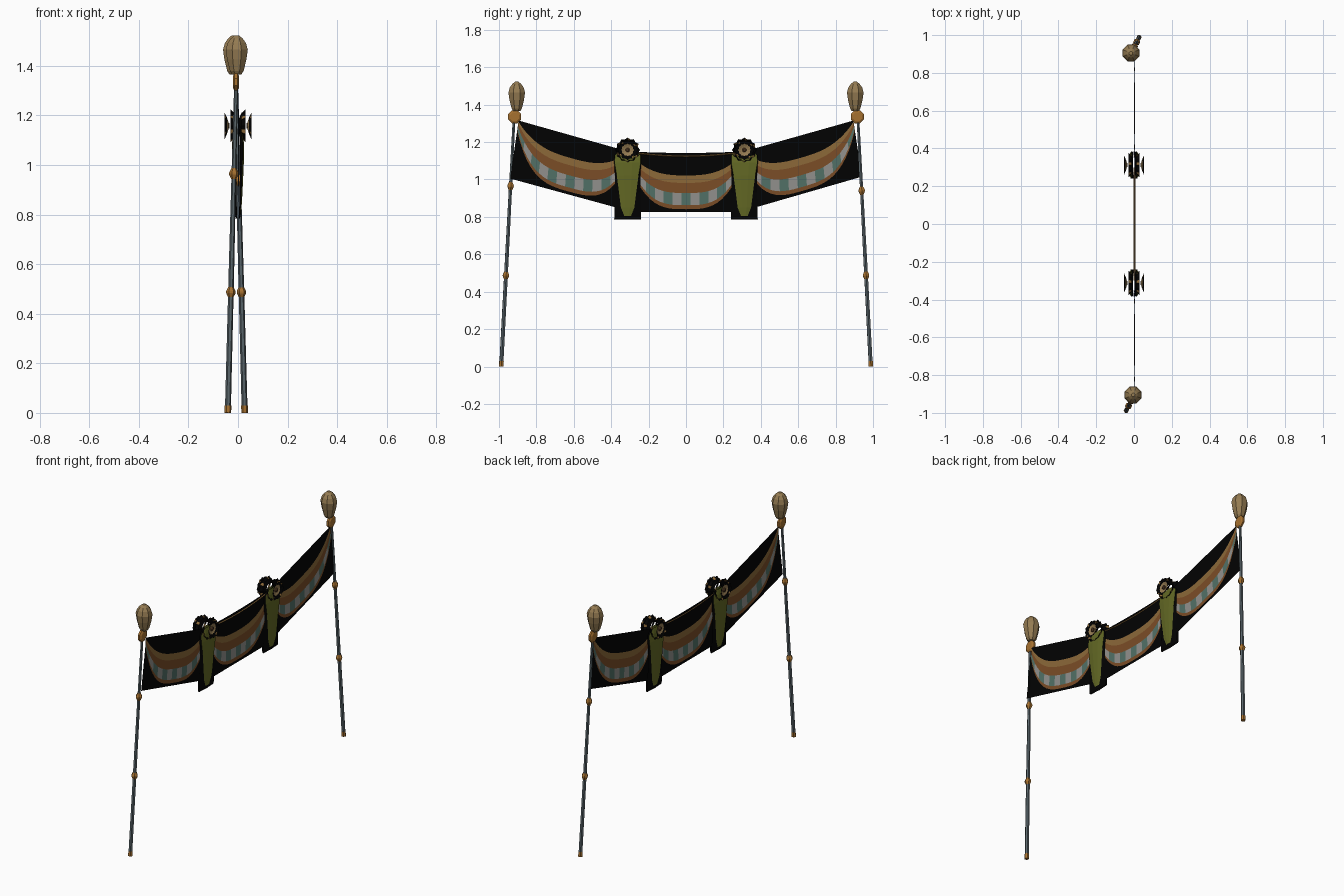
import bpy, bmesh, math
from mathutils import Vector

if "Cube" in bpy.data.objects:
    bpy.data.objects.remove(bpy.data.objects["Cube"])

COLOURS = {
    "slate": (0.10, 0.13, 0.145), "gold": (0.38, 0.165, 0.03), "tan": (0.30, 0.20, 0.085),
    "black": (0.0006, 0.0006, 0.0006), "orange_brown": (0.20, 0.075, 0.02),
    "light_trim": (0.26, 0.14, 0.04), "dark_brown": (0.10, 0.05, 0.022),
    "teal": (0.085, 0.165, 0.135), "off_white": (0.29, 0.285, 0.27), "olive": (0.125, 0.14, 0.018)}
NAMES = list(COLOURS)
MATS = []
for n, c in COLOURS.items():
    m = bpy.data.materials.new(n)
    m.diffuse_color = (*c, 1)
    m.use_nodes = True
    m.node_tree.nodes["Principled BSDF"].inputs["Base Color"].default_value = m.diffuse_color
    MATS.append(m)


def make(name, verts, faces, cols):
    """Mesh object with one colour name, or one colour name per face."""
    me = bpy.data.meshes.new(name)
    me.from_pydata([tuple(v) for v in verts], [], faces)
    used = [cols] * len(faces) if isinstance(cols, str) else cols
    order = sorted(set(used))
    for n in order:
        me.materials.append(MATS[NAMES.index(n)])
    for p, n in zip(me.polygons, used):
        p.material_index = order.index(n)
    ob = bpy.data.objects.new(name, me)
    bpy.context.collection.objects.link(ob)
    return ob


def grid(name, point, nu, nv, colour):
    """Sheet of nu x nv quads from point(i, j), coloured by colour(i, j)."""
    verts = [point(i, j) for j in range(nv + 1) for i in range(nu + 1)]
    w = nu + 1
    cells = [(i, j) for j in range(nv) for i in range(nu)]
    faces = [(j * w + i, j * w + i + 1, (j + 1) * w + i + 1, (j + 1) * w + i) for i, j in cells]
    return make(name, verts, faces, [colour(i, j) for i, j in cells])


def lathe(name, base, axis, profile, sides, colour):
    """Turn (radius, distance) points about an axis starting at base."""
    q = Vector(axis).to_track_quat('Z', 'Y')
    verts, faces = [], []
    for r, h in profile:
        for k in range(sides):
            a = 2 * math.pi * (k + 0.5) / sides
            verts.append(Vector(base) + q @ Vector((r * math.cos(a), r * math.sin(a), h)))
    for j in range(len(profile) - 1):
        for k in range(sides):
            n = (k + 1) % sides
            faces.append((j * sides + k, j * sides + n, (j + 1) * sides + n, (j + 1) * sides + k))
    faces.append(tuple(reversed(range(sides))))
    faces.append(tuple(range((len(profile) - 1) * sides, len(profile) * sides)))
    return make(name, verts, faces, colour)


# Leaning poles with foot caps, rings, knobs and finials
for side, bx, tx, ring_z in ((-1, -0.041, -0.008, 0.965), (1, 0.027, -0.008, 0.94)):
    tag = "left" if side < 0 else "right"
    lo, hi = Vector((bx, side * 0.988, 0)), Vector((tx, side * 0.920, 1.31))
    d = hi - lo
    lathe("pole_" + tag, lo, d, [(0.012, 0.002), (0.011, 0.6), (0.008, d.length)], 6, "slate")
    lathe("foot_cap_" + tag, lo, d, [(0.0135, 0), (0.0135, 0.03)], 6, "gold")
    for z in (0.487, ring_z):
        lathe("pole_ring_" + tag, lo + d * (z / 1.31), d,
              [(0.010, -0.022), (0.019, -0.004), (0.019, 0.004), (0.010, 0.022)], 6, "gold")
    lathe("knob_" + tag, (tx - 0.013, side * 0.916, 1.335), (1, 0, 0),
          [(0.026, 0), (0.038, 0.007), (0.038, 0.018), (0.026, 0.025)], 8, "gold")
    lathe("finial_" + tag, (-0.005 if side < 0 else -0.016, side * 0.905, 1.365), (0, 0, 1),
          [(0.020, 0), (0.030, 0.015), (0.042, 0.06), (0.048, 0.1), (0.040, 0.127),
           (0.026, 0.145), (0.010, 0.158)], 8, "tan")

# Cloth panels: rows follow the swag curves so that each band is its own strip
LEVELS = (0, 0.12, 0.48, 0.78, 1)
BANDS = ("orange_brown", None, "orange_brown", "light_trim")
COLS = 26


def panel(name, tl, tr, bl, br, sag):
    def point(i, j):
        s = i / COLS
        u = abs(2 * s - 1)
        low, high = 0.05 + 0.78 * u ** 3.2, 0.62 + 0.36 * u ** 2.8
        v = 0 if j == 0 else 1 if j == 6 else low + (high - low) * LEVELS[j - 1]
        top = Vector(tl).lerp(Vector(tr), s) - Vector((0, sag * (1 - u * u)))
        y, z = Vector(bl).lerp(Vector(br), s).lerp(top, v)
        return (0.004 * math.sin(math.pi * v), y, z)

    def colour(i, j):
        if j in (0, 5):
            return "black"
        return BANDS[j - 1] or ("off_white" if i // 2 % 2 else "teal")
    grid(name, point, COLS, 6, colour)


panel("cloth_left", (-0.895, 1.315), (-0.31, 1.15), (-0.94, 1.005), (-0.31, 0.833), 0)
panel("cloth_middle", (-0.31, 1.15), (0.31, 1.15), (-0.31, 0.825), (0.31, 0.825), 0.008)
panel("cloth_right", (0.31, 1.15), (0.895, 1.315), (0.31, 0.833), (0.94, 1.015), 0)


# Thin cord along the top of the cloth
def cord(name, a, b, sag):
    def point(i, j):
        s = i / 8
        y, z = Vector(a).lerp(Vector(b), s) - Vector((0, sag * 4 * s * (1 - s)))
        ang = j * math.pi / 2
        return (0.002 + 0.005 * math.cos(ang), y, z + 0.004 * math.sin(ang))
    grid(name, point, 8, 4, lambda i, j: "light_trim")


cord("cord_middle", (-0.3, 1.146), (0.3, 1.146), 0.022)

# Hanging drapes on both faces: olive centre tapering inside a black border
DRAPE = [(0.785, 0.072, 0.008), (0.805, 0.071, 0.018), (0.85, 0.070, 0.036), (0.93, 0.068, 0.046),
         (1.02, 0.068, 0.058), (1.09, 0.072, 0.070), (1.13, 0.070, 0.068), (1.16, 0.040, 0.030)]
BULGE = (0.008, 0.012, 0.016, 0.02, 0.024, 0.024, 0.018, 0.010)


def drape(name, cy, face):
    def point(i, j):
        z, wide, inner = DRAPE[j]
        y = (-wide, -inner, -inner * 0.35, inner * 0.35, inner, wide)[i]
        return (face * BULGE[j] * (0.35, 0.8, 1, 1, 0.8, 0.35)[i], cy + y, z)
    grid(name, point, 5, 7, lambda i, j: "olive" if 0 < i < 4 and 0 < j < 7 else "black")


# Rosettes: scalloped frills of black and gold petals, and a button
def frill(name, cy, face, rings, sides, colour):
    def point(i, j):
        x, r, scallop = rings[j]
        a = 2 * math.pi * i / sides
        r *= 1 - (scallop if i % 2 else 0)
        return (face * x, cy + r * math.cos(a), 1.158 + r * math.sin(a))
    grid(name, point, sides, len(rings) - 1, colour)


for cy in (-0.312, 0.312):
    for face in (-1, 1):
        drape("drape", cy, face)
        frill("rosette_outer_frill", cy, face, [(0.004, 0.030, 0), (0.014, 0.052, 0),
              (0.030, 0.066, 0.12)], 24,
              lambda i, j: "light_trim" if j == 1 and i % 4 == 1 else "black")
        frill("rosette_petals", cy, face, [(0.036, 0.004, 0), (0.040, 0.020, 0),
              (0.045, 0.034, 0.12), (0.049, 0.043, 0), (0.054, 0.054, 0.12)], 24,
              lambda i, j: "tan" if j < 2 else
              "light_trim" if j == 3 and i % 6 == 2 else "black")
        lathe("rosette_button", (face * 0.034, cy, 1.158), (face, 0, 0),
              [(0.012, 0), (0.012, 0.012), (0.006, 0.016)], 8, "dark_brown")
